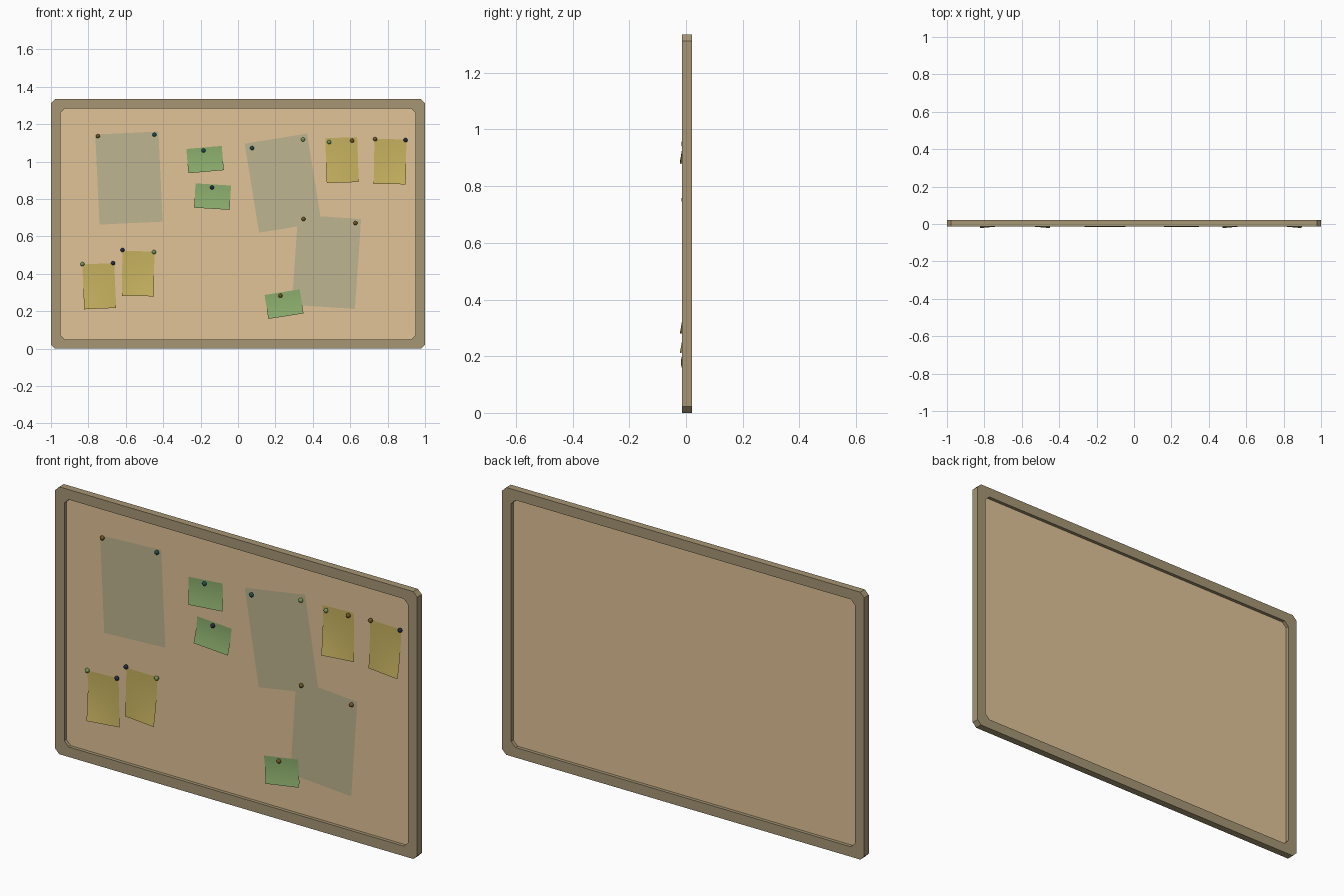
import bpy, bmesh
from math import radians
from mathutils import Matrix, Vector

if "Cube" in bpy.data.objects:
    bpy.data.objects.remove(bpy.data.objects["Cube"])


def material(name, rgb):
    m = bpy.data.materials.new(name)
    lin = [(c / 255 / 0.97) ** 2.2 for c in rgb]
    m.diffuse_color = (*lin, 1)
    m.use_nodes = True
    m.node_tree.nodes["Principled BSDF"].inputs["Base Color"].default_value = m.diffuse_color
    return m


WOOD = material("wood", (160, 144, 112))
CORK = material("cork", (218, 188, 145))
GREY = material("grey_paper", (184, 174, 140))
YELLOW = material("yellow_paper", (190, 170, 92))
GREEN = material("green_paper", (132, 164, 104))
PINS = {"b": material("brown_pin", (110, 84, 40)),
        "t": material("teal_pin", (35, 75, 75)),
        "n": material("navy_pin", (40, 45, 65)),
        "g": material("green_pin", (115, 145, 85))}


def finish(name, bm, mat, smooth=False):
    me = bpy.data.meshes.new(name)
    bm.to_mesh(me)
    bm.free()
    me.materials.append(mat)
    for p in me.polygons:
        p.use_smooth = smooth
    ob = bpy.data.objects.new(name, me)
    bpy.context.collection.objects.link(ob)
    return ob


def outline(x0, x1, z0, z1, c):
    """Rectangle with chamfered corners, as (x, z) points."""
    return [(x0 + c, z0), (x1 - c, z0), (x1, z0 + c), (x1, z1 - c),
            (x1 - c, z1), (x0 + c, z1), (x0, z1 - c), (x0, z0 + c)]


# Frame: rectangular section swept round two chamfered outlines
H = 1.335
Y_FRONT, Y_BACK = -0.014, 0.022
outer = outline(-1, 1, 0, H, 0.022)
inner = outline(-0.95, 0.95, 0.05, H - 0.05, 0.024)
bm = bmesh.new()
rings = [[bm.verts.new((x, y, z)) for x, z in pts] for pts, y in
         ((outer, Y_FRONT), (outer, Y_BACK), (inner, Y_BACK), (inner, Y_FRONT))]
for r in range(4):
    a, b = rings[r], rings[(r + 1) % 4]
    for i in range(8):
        j = (i + 1) % 8
        bm.faces.new((a[i], a[j], b[j], b[i]))
bmesh.ops.recalc_face_normals(bm, faces=bm.faces)
finish("frame", bm, WOOD)

# Cork panel, recessed from both sides
BOARD_Y = 0.003
bm = bmesh.new()
bmesh.ops.create_cube(bm, size=1, matrix=Matrix.Translation((0, BOARD_Y + 0.001, H / 2))
                      @ Matrix.Diagonal((1.92, 0.002, H - 0.08, 1)))
finish("cork_panel", bm, CORK)


def sheet(name, mat, x, z, w, h, angle, lift=0.001, curl_l=0.0, curl_r=0.0):
    """Paper sheet whose lower corners curl forward by the given amounts."""
    n = 8 if curl_l or curl_r else 1
    rot = Matrix.Rotation(radians(-angle), 3, 'Y')
    bm = bmesh.new()
    rows = []
    for k in range(n + 1):
        t = k / n
        row = []
        for i in range(n + 1):
            s = i / n
            d = (curl_l * (1 - s) + curl_r * s) * t * t
            p = rot @ Vector(((s - 0.5) * w, 0, (0.5 - t) * h))
            row.append(bm.verts.new((x + p.x, BOARD_Y - lift - d, z + p.z)))
        rows.append(row)
    for k in range(n):
        for i in range(n):
            bm.faces.new((rows[k][i], rows[k + 1][i], rows[k + 1][i + 1], rows[k][i + 1]))
    return finish(name, bm, mat, n > 1)


# Large flat sheets
for i, (x, z, a, lift) in enumerate([(-0.583, 0.912, 2.7, 0.001),
                                     (0.241, 0.885, 9.2, 0.001),
                                     (0.473, 0.464, -3.9, 0.002)]):
    sheet(f"large_sheet_{i + 1}", GREY, x, z, 0.338, 0.482, a, lift)

# Yellow notes, curled more at one corner
BIG, SMALL = 0.024, 0.008
for i, (x, z, a, left) in enumerate([(0.556, 1.008, 2, True), (0.813, 1.0, -1, False),
                                     (-0.742, 0.334, 2.5, True), (-0.534, 0.401, -0.8, False)]):
    cl, cr = (BIG, SMALL) if left else (SMALL, BIG)
    sheet(f"yellow_note_{i + 1}", YELLOW, x, z, 0.171, 0.24, a, 0.001, cl, cr)

# Green notes, curled evenly
for i, (x, z, a, lift) in enumerate([(-0.176, 1.011, 5, 0.001), (-0.136, 0.813, -3.5, 0.001),
                                     (0.246, 0.238, 9, 0.0022)]):
    sheet(f"green_note_{i + 1}", GREEN, x, z, 0.19, 0.13, a, lift, 0.018, 0.018)

# Round push pins
pins = [(-0.749, 1.136, "b"), (-0.447, 1.144, "t"), (-0.184, 1.059, "t"),
        (-0.139, 0.861, "n"), (0.075, 1.072, "t"), (0.348, 1.118, "g"),
        (0.487, 1.104, "g"), (0.610, 1.112, "b"), (0.733, 1.120, "b"),
        (0.896, 1.115, "n"), (0.350, 0.693, "b"), (0.628, 0.671, "b"),
        (-0.832, 0.452, "g"), (-0.668, 0.457, "n"), (-0.618, 0.527, "n"),
        (-0.449, 0.516, "g"), (0.227, 0.283, "b")]
for i, (x, z, c) in enumerate(pins):
    bm = bmesh.new()
    bmesh.ops.create_uvsphere(bm, u_segments=12, v_segments=8, radius=0.011,
                              matrix=Matrix.Translation((x, BOARD_Y - 0.004, z)))
    # keep the back of the panel clean by flattening what would poke through
    for v in bm.verts:
        v.co.y = min(v.co.y, BOARD_Y + 0.001)
    finish(f"push_pin_{i + 1}", bm, PINS[c], True)
